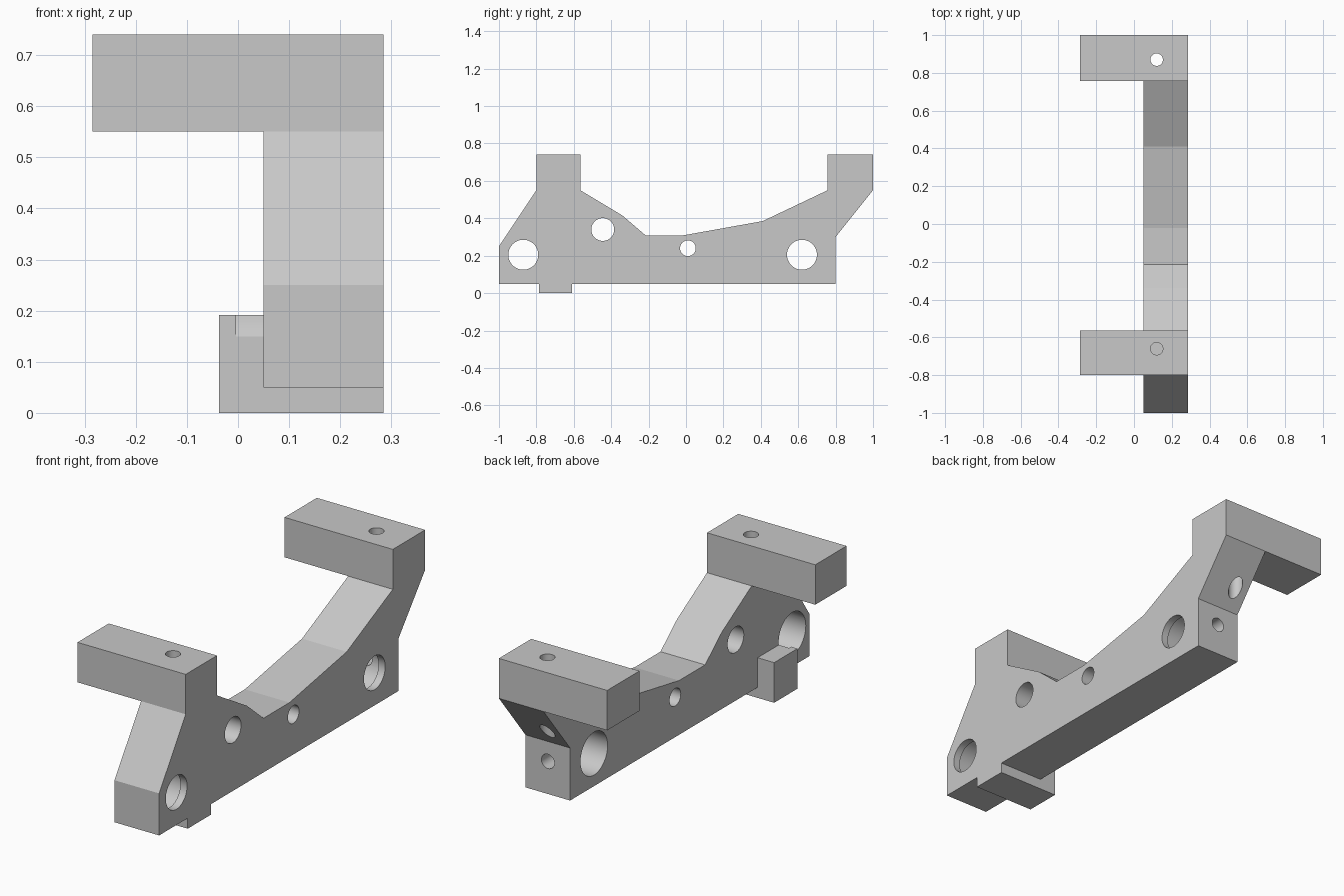
import bpy, bmesh, math
from mathutils import Matrix, Vector

if "Cube" in bpy.data.objects:
    bpy.data.objects.remove(bpy.data.objects["Cube"])

grey = bpy.data.materials.new("plain grey")
grey.diffuse_color = (0.58, 0.58, 0.58, 1)
grey.use_nodes = True
grey.node_tree.nodes["Principled BSDF"].inputs["Base Color"].default_value = grey.diffuse_color


def finish(bm, name):
    bmesh.ops.recalc_face_normals(bm, faces=bm.faces)
    me = bpy.data.meshes.new(name)
    bm.to_mesh(me)
    bm.free()
    me.materials.append(grey)
    ob = bpy.data.objects.new(name, me)
    bpy.context.collection.objects.link(ob)
    return ob


def extrude_profile(name, pts, x0, x1):
    bm = bmesh.new()
    face = bm.faces.new([bm.verts.new((x0, y, z)) for y, z in pts])
    ext = bmesh.ops.extrude_face_region(bm, geom=[face])["geom"]
    bmesh.ops.translate(bm, vec=(x1 - x0, 0, 0),
                        verts=[v for v in ext if isinstance(v, bmesh.types.BMVert)])
    return finish(bm, name)


def block(name, x0, x1, y0, y1, z0, z1):
    return extrude_profile(name, [(y0, z0), (y1, z0), (y1, z1), (y0, z1)], x0, x1)


def rod(name, start, end, r):
    a, b = Vector(start), Vector(end)
    bm = bmesh.new()
    rot = Vector((0, 0, 1)).rotation_difference(b - a).to_matrix().to_4x4()
    bmesh.ops.create_cone(bm, cap_ends=True, segments=48, radius1=r, radius2=r,
                          depth=(b - a).length,
                          matrix=Matrix.Translation((a + b) / 2) @ rot)
    return finish(bm, name)


def combine(target, other, op):
    mod = target.modifiers.new(op, 'BOOLEAN')
    mod.operation, mod.solver, mod.object = op, 'EXACT', other
    bpy.context.view_layer.objects.active = target
    bpy.ops.object.modifier_apply(modifier=mod.name)
    bpy.data.objects.remove(other, do_unlink=True)


# Side plate, including the foot under it
L, R = 0.05, 0.285
bracket = extrude_profile("bracket", [
    (-1, 0.05), (-0.785, 0.05), (-0.785, 0), (-0.61, 0), (-0.61, 0.05),
    (0.8, 0.05), (0.8, 0.3), (1, 0.55), (1, 0.74), (0.757, 0.74), (0.757, 0.55),
    (0.41, 0.385), (-0.02, 0.308), (-0.215, 0.308), (-0.34, 0.415),
    (-0.565, 0.55), (-0.565, 0.74), (-0.8, 0.74), (-0.8, 0.55), (-1, 0.25)], L, R)

# Two arms and the small tab on the left side
combine(bracket, block("front_arm", -0.285, 0.15, -0.8, -0.565, 0.55, 0.74), 'UNION')
combine(bracket, block("back_arm", -0.285, 0.15, 0.757, 1, 0.55, 0.74), 'UNION')
combine(bracket, block("tab", -0.037, 0.15, -0.785, -0.61, 0, 0.191), 'UNION')

# Through holes across the plate
for y, z, r in [(-0.87, 0.205, 0.08), (-0.445, 0.34, 0.061),
                (0.01, 0.24, 0.042), (0.62, 0.205, 0.08)]:
    combine(bracket, rod("hole", (L - 0.05, y, z), (0.4, y, z), r), 'DIFFERENCE')

# Wider bores from the left side
for y in (-0.87, 0.62):
    combine(bracket, rod("bore", (-0.004, y, 0.205), (0.25, y, 0.205), 0.102), 'DIFFERENCE')

# Screw holes down through the arms, and one in from the back end
for y in (-0.66, 0.87):
    combine(bracket, rod("screw_hole", (0.12, y, 0.9), (0.12, y, 0.3), 0.033), 'DIFFERENCE')
combine(bracket, rod("end_hole", (0.167, 0.9, 0.205), (0.167, 0.62, 0.205), 0.034), 'DIFFERENCE')

# Smooth hole walls, keep edges sharp
bpy.ops.object.select_all(action='DESELECT')
bracket.select_set(True)
bpy.context.view_layer.objects.active = bracket
bpy.ops.object.shade_smooth_by_angle(angle=math.radians(8))
